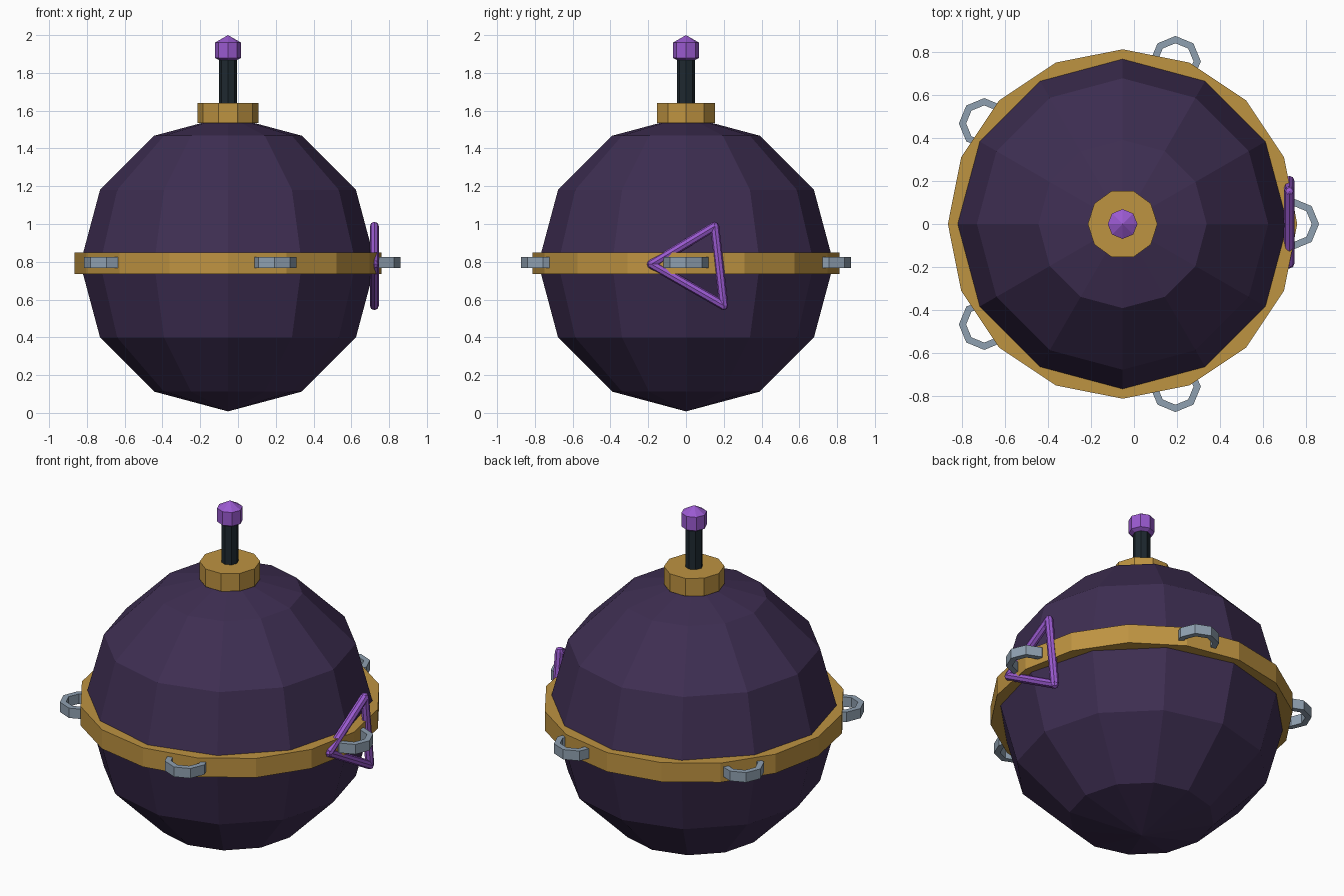
import bpy, bmesh, math
from mathutils import Vector, Matrix

if "Cube" in bpy.data.objects:
    bpy.data.objects.remove(bpy.data.objects["Cube"])

CX = -0.053   # body axis sits slightly left of centre
CZ = 0.79     # height of the equator


def material(name, rgb):
    lin = [((c / 255 + 0.055) / 1.055) ** 2.4 for c in rgb]
    m = bpy.data.materials.new(name)
    m.diffuse_color = (*lin, 1)
    m.use_nodes = True
    m.node_tree.nodes["Principled BSDF"].inputs["Base Color"].default_value = m.diffuse_color
    return m


SHELL = material("dark purple", (62, 46, 82))
GOLD = material("brass", (190, 147, 65))
STEEL = material("blue grey", (143, 160, 176))
CORD = material("charcoal", (30, 41, 48))
GLOW = material("bright purple", (154, 90, 208))


def finish(bm, name, mat):
    bmesh.ops.recalc_face_normals(bm, faces=bm.faces)
    me = bpy.data.meshes.new(name)
    bm.to_mesh(me)
    bm.free()
    me.materials.append(mat)
    ob = bpy.data.objects.new(name, me)
    bpy.context.collection.objects.link(ob)
    return ob


def sphere(name, mat, centre, r, segments, rings):
    bm = bmesh.new()
    bmesh.ops.create_uvsphere(bm, u_segments=segments, v_segments=rings, radius=r,
                              matrix=Matrix.Translation(centre))
    finish(bm, name, mat)


def lathe(name, mat, centre, profile, sides, closed=False):
    """Revolve (radius, z) points round z, first vertex on +x."""
    bm = bmesh.new()
    loops = []
    for r, z in profile:
        loops.append([bm.verts.new((centre[0] + r * math.cos(a), centre[1] + r * math.sin(a), z))
                      for a in (math.tau * i / sides for i in range(sides))])
    pairs = list(zip(loops, loops[1:]))
    if closed:
        pairs.append((loops[-1], loops[0]))
    else:
        bm.faces.new(loops[0])
        bm.faces.new(loops[-1])
    for a, b in pairs:
        for i in range(sides):
            j = (i + 1) % sides
            bm.faces.new((a[i], a[j], b[j], b[i]))
    finish(bm, name, mat)


def bar(name, mat, p, q, r, sides=8):
    p, q = Vector(p), Vector(q)
    d = q - p
    bm = bmesh.new()
    bmesh.ops.create_cone(bm, cap_ends=True, segments=sides, radius1=r, radius2=r, depth=d.length,
                          matrix=Matrix.Translation((p + q) / 2) @ d.to_track_quat('Z', 'Y').to_matrix().to_4x4())
    finish(bm, name, mat)


# Round body and belt
sphere("body", SHELL, (CX, 0, CZ), 0.782, 12, 6)
lathe("belt", GOLD, (CX, 0), [(0.812, 0.735), (0.812, 0.848)], 16)

# Collar, fuse and glowing tip
lathe("collar", GOLD, (CX, 0), [(0.162, 1.535), (0.162, 1.64)], 10)
lathe("fuse", CORD, (CX, 0), [(0.047, 1.6), (0.047, 1.88)], 8)
sphere("fuse_tip", GLOW, (CX, 0, 1.92), 0.08, 8, 3)

# Five flat rings round the belt
for i in range(5):
    a = math.tau * i / 5
    c = (CX + 0.795 * math.cos(a), 0.795 * math.sin(a))
    lathe(f"belt_ring_{i + 1}", STEEL, c,
          [(0.118, 0.766), (0.118, 0.824), (0.084, 0.824), (0.084, 0.766)], 8, closed=True)

# Triangular emblem on the right side
corners = [(0.722, -0.183, 0.787), (0.722, 0.152, 0.988), (0.722, 0.2, 0.568)]
for i in range(3):
    bar(f"emblem_bar_{i + 1}", GLOW, corners[i], corners[(i + 1) % 3], 0.024)
for i, c in enumerate(corners):
    sphere(f"emblem_corner_{i + 1}", GLOW, c, 0.024, 8, 4)
